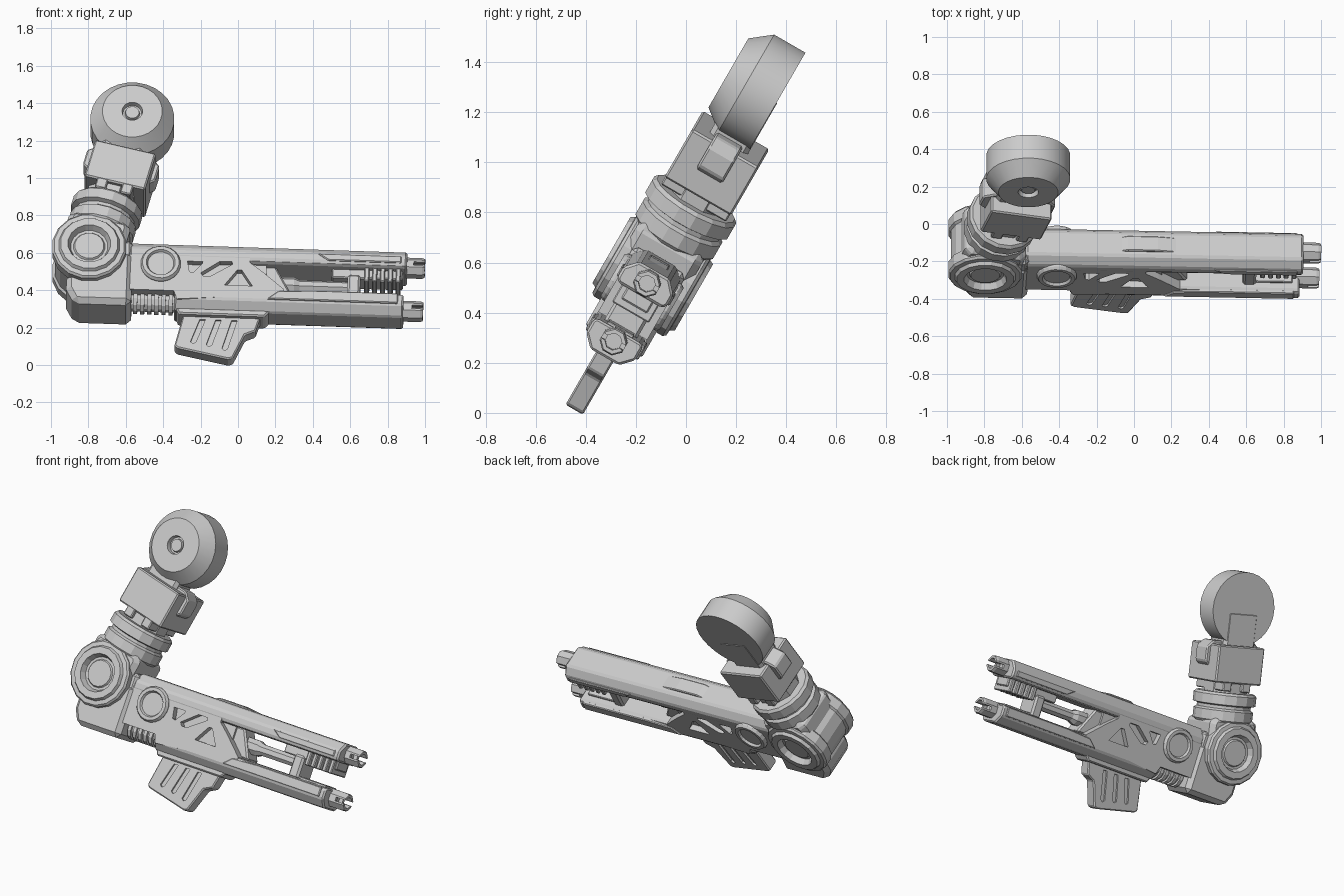
import bpy, bmesh, math
from mathutils import Matrix, Vector

if "Cube" in bpy.data.objects:
    bpy.data.objects.remove(bpy.data.objects["Cube"])

T = lambda x, y, z: Matrix.Translation((x, y, z))
R = lambda a, ax: Matrix.Rotation(math.radians(a), 4, ax)

# Frames: the whole arm leans 60 degrees; gun and upper arm pivot at the elbow
LEAN = R(60, 'X')
ELBOW = LEAN @ T(-.795, .415, .393)
GUN = ELBOW @ R(-2.2, 'Z')
ARM = ELBOW @ R(-15, 'Z') @ T(.01, 0, 0)
ARM_AXIS = ARM @ R(-90, 'X')          # lathe axis along the upper arm
ALONG_X = Matrix(((0, 0, 1, 0), (1, 0, 0, 0), (0, 1, 0, 0), (0, 0, 0, 1)))


def finish(name, bm, M, bevel=0, smooth=0):
    bmesh.ops.recalc_face_normals(bm, faces=bm.faces)
    me = bpy.data.meshes.new(name)
    bm.to_mesh(me)
    bm.free()
    ob = bpy.data.objects.new(name, me)
    bpy.context.collection.objects.link(ob)
    ob.matrix_world = M
    if bevel:
        b = ob.modifiers.new("bevel", 'BEVEL')
        b.width, b.segments, b.limit_method = bevel, 1, 'ANGLE'
    if smooth:
        bpy.context.view_layer.objects.active = ob
        bpy.ops.object.select_all(action='DESELECT')
        ob.select_set(True)
        bpy.ops.object.shade_smooth_by_angle(angle=math.radians(smooth))
    return ob


def prism(name, polys, z0, z1, M, bevel=0):
    """Extrude one or more outlines from z0 to z1."""
    bm = bmesh.new()
    for pts in polys:
        f = bm.faces.new([bm.verts.new((x, y, z0)) for x, y in pts])
        g = bmesh.ops.extrude_face_region(bm, geom=[f])["geom"]
        bmesh.ops.translate(bm, vec=(0, 0, z1 - z0),
                            verts=[v for v in g if isinstance(v, bmesh.types.BMVert)])
    return finish(name, bm, M, bevel)


def box(name, x0, x1, y0, y1, z0, z1, M, bevel=.006):
    return prism(name, [[(x0, y0), (x1, y0), (x1, y1), (x0, y1)]], z0, z1, M, bevel)


def lathe(name, prof, n, M, smooth=0):
    """Revolve (radius, z) points around Z."""
    bm = bmesh.new()
    vs = [bm.verts.new((r, 0, z)) for r, z in prof]
    es = [bm.edges.new(p) for p in zip(vs, vs[1:])]
    bmesh.ops.spin(bm, geom=vs + es, axis=(0, 0, 1), cent=(0, 0, 0),
                   angle=2 * math.pi, steps=n, use_duplicate=False)
    bmesh.ops.remove_doubles(bm, verts=bm.verts, dist=1e-4)
    bmesh.ops.rotate(bm, verts=bm.verts, matrix=Matrix.Rotation(math.pi / n, 3, 'Z'))
    return finish(name, bm, M, 0, smooth)


def both(half):
    return half + [(r, -z) for r, z in reversed(half)]


def cut(ob, cutter):
    m = ob.modifiers.new("cut", 'BOOLEAN')
    m.object, m.operation, m.solver = cutter, 'DIFFERENCE', 'EXACT'
    bpy.context.view_layer.update()
    bpy.context.view_layer.objects.active = ob
    for mod in [x.name for x in ob.modifiers]:
        bpy.ops.object.modifier_apply(modifier=mod)
    bpy.data.objects.remove(cutter)


# Shoulder disc with conical front and centre socket
lathe("shoulder_disc", [(0, .306), (.225, .306), (.225, .45), (.16, .532), (.055, .532),
                        (.05, .505), (.04, .505), (.036, .52), (0, .52)],
      28, LEAN @ T(-.565, 1.26, 0), 30)

# Upper arm: neck, block, side lugs, collars
box("shoulder_neck", -.125, .105, .6, .86, -.09, .085, ARM, .02)
box("upper_arm_block", -.15, .185, .42, .65, -.155, .152, ARM, .008)
for s, n in ((-1, "left"), (1, "right")):
    prism("arm_lug_" + n, [[(.01, .47), (.015 + s * .15, .50), (.01 + s * .2, .54),
                            (.01 + s * .2, .63), (.015 + s * .15, .67), (.01, .67)]],
          -.06, .06, ARM, .008)
    box("arm_clasp_" + n, .02 + s * .04, .02 + s * .1, .37, .45, -.15, .15, ARM)
lathe("arm_neck", [(0, .2), (.135, .2), (.135, .46), (0, .46)], 8, ARM_AXIS)
lathe("arm_collar", [(0, .17), (.165, .17), (.182, .19), (.182, .25), (.165, .262), (.165, .28),
                     (.192, .288), (.192, .345), (.178, .36), (.12, .36)], 16, ARM_AXIS)
prism("elbow_link", [[(-.17, 0), (.17, 0), (.17, .17), (.15, .21), (-.15, .21), (-.17, .17)]],
      -.15, .15, ARM, .03)

# Elbow drum with stepped rings on both faces
lathe("elbow_drum", both([(0, .165), (.078, .165), (.085, .155), (.1, .155), (.115, .19),
                          (.155, .19), (.165, .172), (.19, .17), (.2, .158), (.2, .1),
                          (.188, .09)]), 16, ELBOW)
prism("elbow_lower_block", [[(-.115, -.18), (-.06, -.02), (.235, 0), (.235, -.325),
                             (-.07, -.325), (-.115, -.24)]], -.13, .13, GUN, .028)
box("elbow_bridge", .1, .232, -.1, .07, -.12, .12, GUN, .02)

# Receiver plate with skeleton cutouts over a thin core
plate = prism("receiver_plate", [[(.2, 0), (.86, 0), (.86, -.04), (.93, -.095), (1.05, -.2),
                                  (1.05, -.23), (.48, -.28), (.46, -.23), (.2, -.23)]],
              -.113, .113, GUN)
holes = prism("plate_cutter", [
    [(.527, -.045), (.61, -.045), (.605, -.06), (.56, -.115), (.54, -.11)],
    [(.60, -.115), (.615, -.135), (.65, -.135), (.77, -.055), (.765, -.04), (.70, -.04)],
    [(.73, -.185), (.88, -.185), (.82, -.09), (.795, -.09)]], -.3, .3, GUN)
holes.hide_render = True
cut(plate, holes)
box("receiver_core", .45, .95, -.22, -.01, -.075, .075, GUN, 0)

# Upper and lower barrel shrouds
upper = [(-.035, -.1), (-.02, -.115), (.03, -.115), (.08, -.07),
         (.08, .07), (.03, .115), (-.02, .115), (-.035, .1)]
lower = [(-.2, -.1), (-.212, -.113), (-.27, -.113), (-.32, -.065),
         (-.32, .065), (-.27, .113), (-.212, .113), (-.2, .1)]
prism("upper_shroud", [upper], .215, 1.7, GUN @ ALONG_X, .01)
prism("lower_shroud", [lower], .465, 1.69, GUN @ ALONG_X, .01)
for s, n in ((-1, "back"), (1, "front")):
    z0, z1 = sorted((s * .1, s * .122))
    prism("lower_cheek_" + n, [[(.96, -.265), (1.02, -.215), (1.2, -.205), (1.66, -.205),
                                (1.66, -.265)]], z0, z1, GUN, .005)
    prism("upper_cheek_" + n, [[(1.22, .025), (1.28, -.015), (1.67, -.015), (1.67, .025)]],
          z0, z1, GUN, .005)
prism("top_catch", [[(.7, .07), (.76, .092), (.92, .092), (1.1, .07)]], -.045, .045, GUN, .005)

# Slotted muzzles
for y, n in ((.022, "upper"), (-.245, "lower")):
    m = lathe("muzzle_" + n, [(0, 1.66), (.056, 1.66), (.056, 1.78), (.05, 1.795), (.034, 1.795),
                              (.034, 1.71), (0, 1.71)], 8, GUN @ T(0, y, 0) @ ALONG_X)
    cut(m, box("muzzle_cutter", 1.735, 1.9, y - .011, y + .011, -.2, .2, GUN, 0))

# Inner barrel, clamp and cooling teeth between the shrouds
lathe("inner_barrel", [(0, .9), (.05, .9), (.05, 1.1), (.036, 1.13), (.036, 1.42), (0, 1.42)],
      8, GUN @ T(0, -.115, 0) @ ALONG_X)
prism("barrel_ramp", [[(.9, -.2), (1.09, -.2), (1.0, -.03), (.85, -.03)]], -.06, .06, GUN, .01)
box("barrel_clamp", 1.385, 1.455, -.21, -.07, -.075, .075, GUN, .012)
box("teeth_rail", 1.3, 1.68, -.085, -.02, -.06, .06, GUN)
for i in range(5):
    x = 1.475 + i * .042
    box(f"cooling_tooth_{i}", x, x + .026, -.115, -.02, -.085, .085, GUN, .005)
box("lower_rail_strip", 1.45, 1.65, -.205, -.188, -.06, .06, GUN, .004)

# Pivot boss through the receiver
lathe("pivot_boss", both([(0, .122), (.07, .122), (.078, .136), (.098, .136), (.107, .122)]),
      20, GUN @ T(.385, -.07, 0))

# Ribbed coupling under the receiver
lathe("coupling_core", [(0, .2), (.055, .2), (.055, .48), (0, .48)], 12,
      GUN @ T(0, -.24, 0) @ ALONG_X)
for i in range(6):
    x = .245 + i * .038
    lathe(f"coupling_rib_{i}", [(0, x), (.07, x), (.07, x + .022), (0, x + .022)], 12,
          GUN @ T(0, -.24, 0) @ ALONG_X)

# Magazine well and grooved magazine
prism("magazine_well", [[(.47, -.3), (.99, -.3), (.95, -.345), (.49, -.345)]],
      -.07, .07, GUN, .008)
mag = prism("magazine", [[(.52, -.31), (.475, -.525), (.495, -.54), (.765, -.598), (.79, -.59),
                          (.85, -.445), (.905, -.42), (.935, -.31)]], -.04, .04, GUN, .007)
for s in (-1, 1):
    z0, z1 = sorted((s * .028, s * .1))
    cut(mag, prism("groove_cutter", [
        [(x, y), (x + .015, y - .012), (x + .03, y), (x + .075, -.36), (x + .045, -.36)]
        for x, y in ((.56, -.5), (.645, -.515), (.73, -.535))], z0, z1, GUN))
